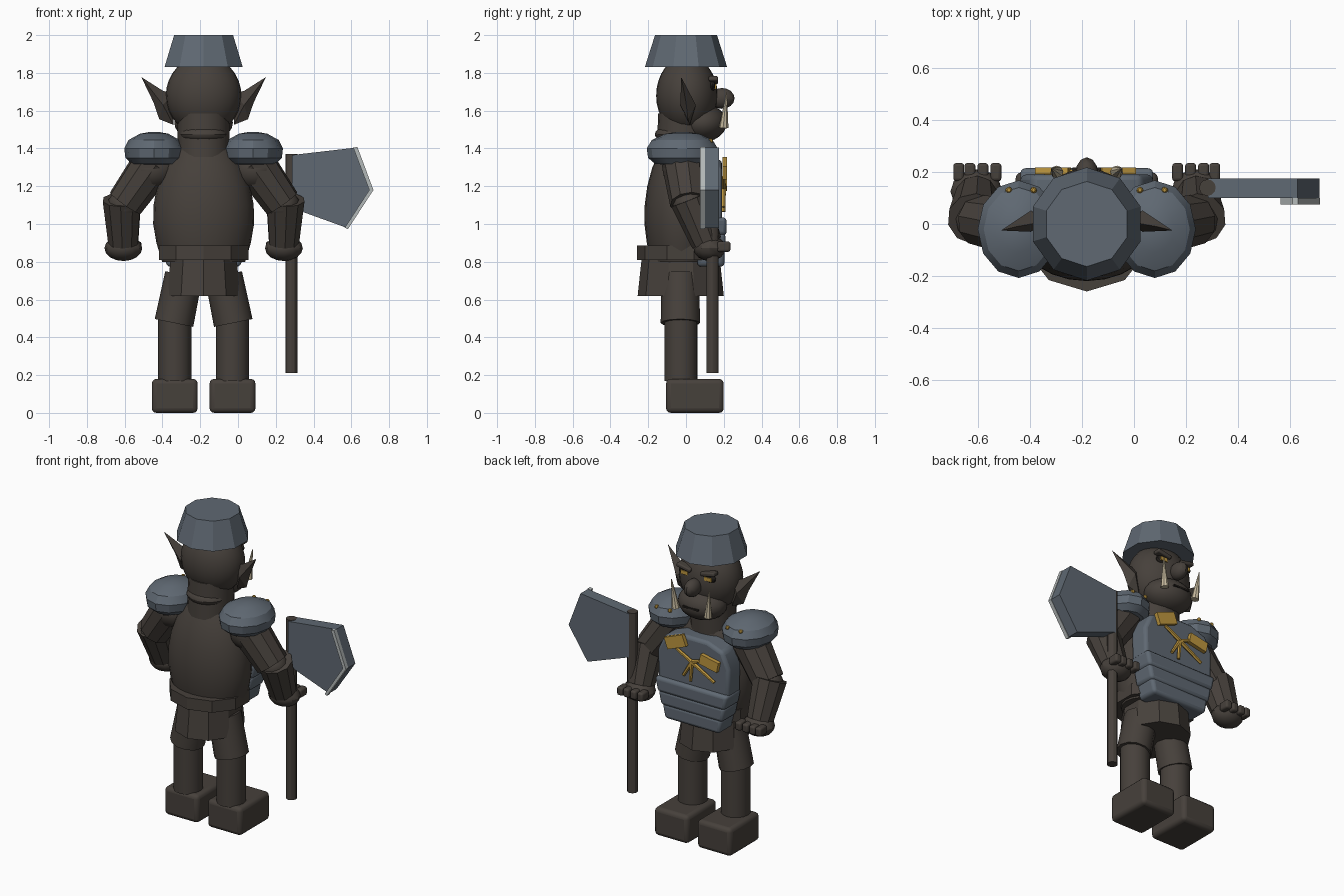
import bpy, bmesh, math
from mathutils import Matrix, Vector

if "Cube" in bpy.data.objects:
    bpy.data.objects.remove(bpy.data.objects["Cube"])

CX = -0.182  # body centre line


def material(name, rgb):
    m = bpy.data.materials.new(name)
    m.diffuse_color = (*rgb, 1)
    m.use_nodes = True
    m.node_tree.nodes["Principled BSDF"].inputs["Base Color"].default_value = m.diffuse_color
    return m


BROWN = material("dark_brown", (0.062, 0.052, 0.044))
STEEL = material("blue_steel", (0.115, 0.14, 0.17))
EDGE = material("pale_steel", (0.45, 0.48, 0.48))
GOLD = material("gold", (0.52, 0.31, 0.05))
BONE = material("bone", (0.58, 0.50, 0.35))
DARK = material("near_black", (0.018, 0.015, 0.013))


def finish(name, bm, mat, bevel=0):
    bmesh.ops.recalc_face_normals(bm, faces=bm.faces)
    me = bpy.data.meshes.new(name)
    bm.to_mesh(me)
    bm.free()
    me.materials.append(mat)
    ob = bpy.data.objects.new(name, me)
    bpy.context.collection.objects.link(ob)
    if bevel:
        b = ob.modifiers.new("bevel", 'BEVEL')
        b.width, b.segments = bevel, 3
    bpy.ops.object.select_all(action='DESELECT')
    ob.select_set(True)
    bpy.context.view_layer.objects.active = ob
    bpy.ops.object.shade_smooth_by_angle(angle=math.radians(30))
    return ob


def lathe(name, profile, n, x, y, sx, sy, mat):
    """Stack of rings (radius, z), closed at both ends, vertices on the y axis."""
    bm = bmesh.new()
    rings = []
    for r, z in profile:
        rings.append([bm.verts.new((x + sx * r * math.sin(2 * math.pi * i / n),
                                    y + sy * r * math.cos(2 * math.pi * i / n), z)) for i in range(n)])
    for a, b in zip(rings, rings[1:]):
        for i in range(n):
            j = (i + 1) % n
            bm.faces.new((a[i], a[j], b[j], b[i]))
    bm.faces.new(rings[0])
    bm.faces.new(rings[-1])
    return finish(name, bm, mat)


def tube(name, a, b, r1, r2, mat, n=12):
    a, b = Vector(a), Vector(b)
    rot = (b - a).to_track_quat('Z', 'Y').to_matrix().to_4x4()
    bm = bmesh.new()
    bmesh.ops.create_cone(bm, cap_ends=True, segments=n, radius1=r1, radius2=r2,
                          depth=(b - a).length, matrix=Matrix.Translation((a + b) / 2) @ rot)
    return finish(name, bm, mat)


def ball(name, c, r, mat, u=20, v=12):
    bm = bmesh.new()
    bmesh.ops.create_uvsphere(bm, u_segments=u, v_segments=v, radius=1,
                              matrix=Matrix.Translation(c) @ Matrix.Diagonal((*r, 1)))
    return finish(name, bm, mat)


def box(name, c, size, mat, bevel=0, tilt=0):
    bm = bmesh.new()
    bmesh.ops.create_cube(bm, size=1, matrix=Matrix.Translation(c) @ Matrix.Rotation(tilt, 4, 'Y')
                          @ Matrix.Diagonal((*size, 1)))
    return finish(name, bm, mat, bevel)


def prism(name, outline, y0, y1, mat, bevel=0):
    """Outline in x and z, extruded along y."""
    bm = bmesh.new()
    f = bm.faces.new([bm.verts.new((x, y0, z)) for x, z in outline])
    new = bmesh.ops.extrude_face_region(bm, geom=[f])["geom"]
    bmesh.ops.translate(bm, verts=[v for v in new if isinstance(v, bmesh.types.BMVert)],
                        vec=(0, y1 - y0, 0))
    return finish(name, bm, mat, bevel)


# Torso, neck, belt and skirt
lathe("torso", [(0.22, 0.8), (0.25, 0.9), (0.267, 1.0), (0.265, 1.1), (0.247, 1.2), (0.21, 1.3),
                (0.165, 1.37), (0.13, 1.42)], 24, CX, -0.025, 1, 0.73, BROWN)
tube("neck", (CX, -0.02, 1.35), (CX, -0.01, 1.58), 0.137, 0.137, BROWN, 20)
ball("nape", (CX, -0.06, 1.475), (0.125, 0.105, 0.05), BROWN)
lathe("belt", [(0.25, 0.81), (0.25, 0.885)], 10, CX, -0.03, 0.995, 0.92, BROWN)
lathe("skirt", [(0.228, 0.62), (0.207, 0.815)], 10, CX, -0.028, 0.89, 1, BROWN)

# Head, jaw, nose and helmet
ball("head", (CX, 0.005, 1.68), (0.2, 0.163, 0.21), BROWN, 24, 16)
ball("jaw", (CX, 0.09, 1.535), (0.155, 0.125, 0.1), BROWN)
ball("nose", (CX, 0.19, 1.665), (0.045, 0.067, 0.055), BROWN, 12, 8)
box("mouth", (CX, 0.208, 1.54), (0.11, 0.02, 0.01), DARK)
lathe("helmet", [(0.218, 1.83), (0.164, 2.0)], 10, CX, 0, 1, 1, STEEL)

for s, side in ((-1, "left"), (1, "right")):
    def P(dx, y, z):
        return (CX + s * dx, y, z)

    # Face details
    ball("eye_socket_" + side, P(0.085, 0.14, 1.73), (0.045, 0.018, 0.026), DARK, 12, 8)
    box("eye_" + side, P(0.085, 0.155, 1.728), (0.05, 0.012, 0.024), GOLD)
    box("brow_" + side, P(0.085, 0.145, 1.762), (0.1, 0.05, 0.025), BROWN, 0.008, -s * 0.2)
    tube("tusk_" + side, P(0.115, 0.2, 1.51), P(0.135, 0.215, 1.695), 0.025, 0.002, BONE, 8)

    # Pointed ear: a flat outline with a raised centre on both faces
    bm = bmesh.new()
    rim = [bm.verts.new(P(*p)) for p in ((0.16, 0.01, 1.69), (0.215, 0.0, 1.705), (0.27, -0.01, 1.74),
                                         (0.33, -0.025, 1.778), (0.265, 0.0, 1.643),
                                         (0.235, 0.01, 1.555), (0.16, 0.02, 1.525))]
    for y in (-0.03, 0.052):
        mid = bm.verts.new(P(0.215, y, 1.63))
        for a, b in zip(rim, rim[1:] + rim[:1]):
            bm.faces.new((a, b, mid))
    finish("ear_" + side, bm, BROWN)

    # Shoulder pad with rivets
    lathe("shoulder_pad_" + side, [(0.02, 1.488), (0.075, 1.478), (0.135, 1.445), (0.158, 1.40),
                                   (0.152, 1.35), (0.12, 1.318), (0.02, 1.31)],
          12, CX + s * 0.262, -0.02, 1, 1.19, STEEL)
    for dx in (0.205, 0.3):
        ball("rivet_" + side, P(dx, 0.13, 1.44), (0.013, 0.013, 0.013), GOLD, 8, 6)

    # Arm and hand
    ball("shoulder_" + side, P(0.27, -0.015, 1.29), (0.125, 0.11, 0.11), BROWN, 12, 8)
    tube("upper_arm_" + side, P(0.26, -0.015, 1.33), P(0.415, 0.015, 1.11), 0.115, 0.1, BROWN, 10)
    ball("elbow_" + side, P(0.42, 0.02, 1.1), (0.09, 0.09, 0.08), BROWN, 12, 8)
    tube("forearm_" + side, P(0.432, 0.02, 1.13), P(0.425, 0.11, 0.9), 0.105, 0.082, BROWN, 10)
    ball("hand_" + side, P(0.425, 0.125, 0.872), (0.1, 0.085, 0.068), BROWN, 12, 8)
    for dx in (0.35, 0.4, 0.45, 0.493):
        box("finger_" + side, P(dx, 0.2, 0.88), (0.042, 0.07, 0.055), BROWN, 0.012)

    # Leg and boot
    tube("shorts_leg_" + side, P(0.105, -0.03, 0.73), P(0.157, -0.03, 0.476), 0.1, 0.104, BROWN)
    tube("shin_" + side, P(0.153, -0.027, 0.17), P(0.153, -0.027, 0.5), 0.088, 0.088, BROWN, 16)
    box("boot_" + side, P(0.153, 0.047, 0.09), (0.243, 0.305, 0.18), BROWN, 0.025)

# Chest plate and three overlapping belly plates
prism("chest_plate", [(CX + x, z) for x, z in ((-0.25, 0.98), (0.25, 0.98), (0.255, 1.2), (0.21, 1.3),
                                               (0.1, 1.34), (-0.1, 1.34), (-0.21, 1.3), (-0.255, 1.2))],
      0.06, 0.19, STEEL, 0.02)
for i, w in enumerate((0.26, 0.24, 0.215)):
    z = 1.035 - 0.083 * i
    prism("belly_plate", [(CX - w, z), (CX + w, z), (CX + w - 0.02, z - 0.095), (CX - w + 0.02, z - 0.095)],
          0.06, 0.215 - 0.006 * i, STEEL, 0.02)

# Gold emblem: two plaques and a burst of rays
box("emblem_plaque", (CX + 0.11, 0.205, 1.295), (0.14, 0.025, 0.075), GOLD, 0, 0.37)
box("emblem_plaque", (CX - 0.13, 0.205, 1.22), (0.13, 0.025, 0.065), GOLD, 0, -0.2)
hub = (CX, 0.2, 1.19)
for dx, dz in ((0.11, 0.06), (-0.08, 0.03), (0.06, -0.1), (0.01, -0.125), (-0.16, -0.09)):
    tube("emblem_ray", hub, (CX + dx, 0.2, 1.19 + dz), 0.013, 0.01, GOLD, 6)

# Axe: shaft, blade and sharpened strip
tube("axe_shaft", (0.283, 0.14, 0.21), (0.283, 0.14, 1.37), 0.032, 0.032, BROWN)
prism("axe_blade", [(0.285, 1.365), (0.63, 1.405), (0.715, 1.18), (0.58, 0.978), (0.285, 1.085)],
      0.1, 0.175, STEEL)
prism("axe_edge", [(0.632, 1.408), (0.717, 1.18), (0.582, 0.973), (0.565, 0.98), (0.695, 1.18), (0.61, 1.404)],
      0.075, 0.1, EDGE)
